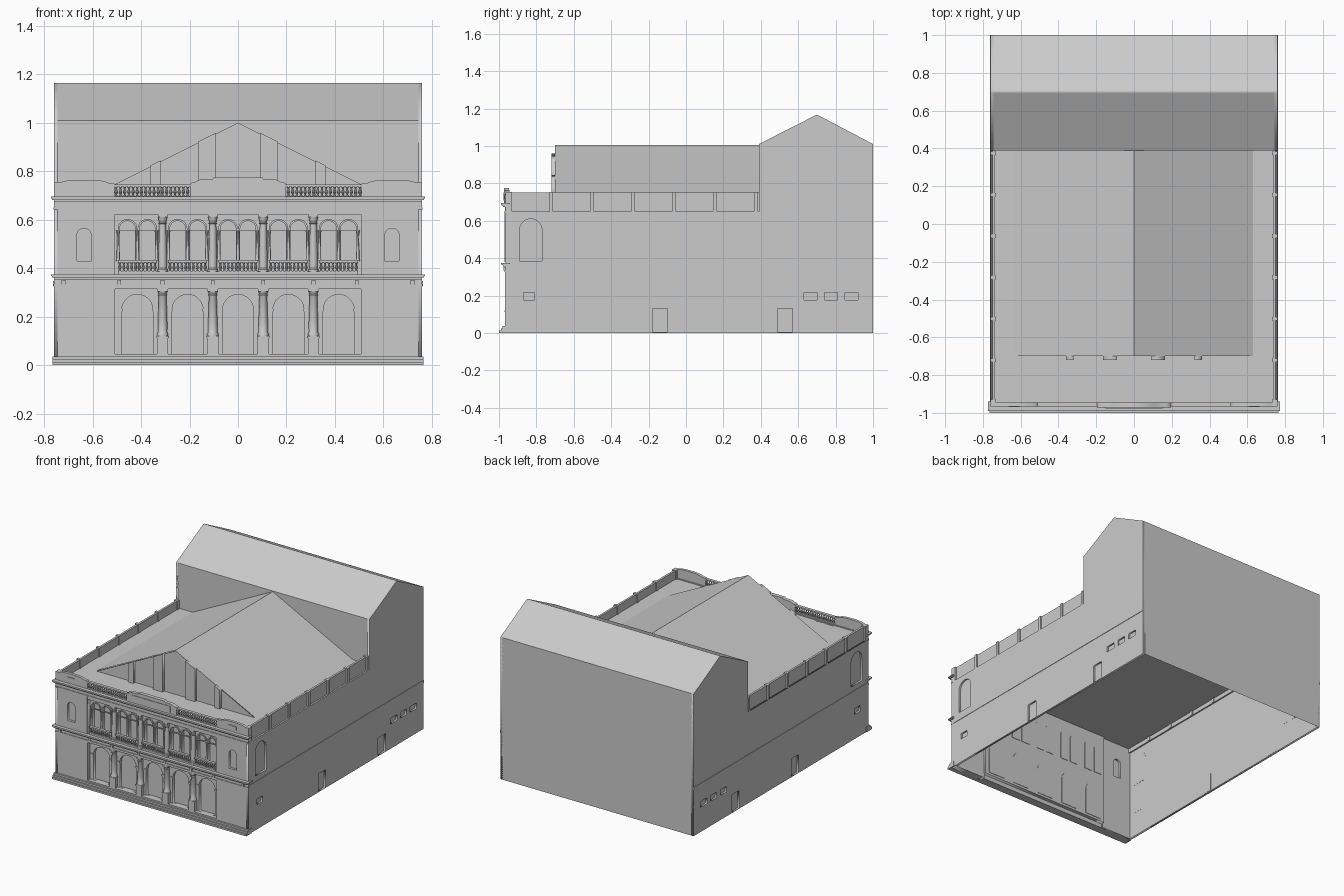
import bpy, bmesh, math
from mathutils import Matrix, Vector

if "Cube" in bpy.data.objects:
    bpy.data.objects.remove(bpy.data.objects["Cube"])

FRONT = Matrix(((1, 0, 0, 0), (0, 0, -1, 0), (0, 1, 0, 0), (0, 0, 0, 1)))   # (u,v) -> (x,z)
SIDE = Matrix(((0, 0, 1, 0), (1, 0, 0, 0), (0, 1, 0, 0), (0, 0, 0, 1)))     # (u,v) -> (y,z)


def link(name, mesh, loc=(0, 0, 0)):
    ob = bpy.data.objects.new(name, mesh)
    ob.location = loc
    bpy.context.collection.objects.link(ob)
    return ob


def from_bm(name, bm):
    bmesh.ops.recalc_face_normals(bm, faces=bm.faces)
    me = bpy.data.meshes.new(name)
    bm.to_mesh(me)
    bm.free()
    return me


def box(name, x0, x1, y0, y1, z0, z1):
    bm = bmesh.new()
    bmesh.ops.create_cube(bm, size=1)
    bmesh.ops.scale(bm, vec=(abs(x1 - x0), abs(y1 - y0), abs(z1 - z0)), verts=bm.verts)
    return link(name, from_bm(name, bm), ((x0 + x1) / 2, (y0 + y1) / 2, (z0 + z1) / 2))


def rect(u0, u1, v0, v1):
    return [(u0, v0), (u1, v0), (u1, v1), (u0, v1)]


def arch(c, r, v0, spring, n=14):
    top = [(c + r * math.cos(math.pi * i / n), spring + r * math.sin(math.pi * i / n)) for i in range(n + 1)]
    return [(c - r, v0), (c + r, v0)] + top


def plate(name, loops, a, b, frame=FRONT):
    """Filled outline with holes, spanning depth a..b along y (front) or x (side)."""
    cu = bpy.data.curves.new(name, 'CURVE')
    cu.dimensions, cu.fill_mode, cu.extrude = '2D', 'BOTH', abs(b - a) / 2
    for loop in loops:
        sp = cu.splines.new('POLY')
        sp.points.add(len(loop) - 1)
        for p, (u, v) in zip(sp.points, loop):
            p.co = (u, v, 0, 1)
        sp.use_cyclic_u = True
    tmp = link(name + "_outline", cu)
    me = bpy.data.meshes.new_from_object(tmp.evaluated_get(bpy.context.evaluated_depsgraph_get()))
    bpy.data.objects.remove(tmp)
    me.transform(frame)
    mid = (a + b) / 2
    return link(name, me, (0, mid, 0) if frame is FRONT else (mid, 0, 0))


def ribbon(name, pts, a, b, along_x):
    """Open profile swept between a and b as a single-sided shell."""
    bm = bmesh.new()
    rows = [[bm.verts.new((t, u, v) if along_x else (u, t, v)) for u, v in pts] for t in (a, b)]
    for i in range(len(pts) - 1):
        bm.faces.new((rows[0][i], rows[0][i + 1], rows[1][i + 1], rows[1][i]))
    return link(name, from_bm(name, bm))


def lathe(name, prof, n):
    bm = bmesh.new()
    vs = [bm.verts.new((r, 0, z)) for r, z in prof]
    es = [bm.edges.new(p) for p in zip(vs, vs[1:])]
    bmesh.ops.spin(bm, geom=vs + es, cent=(0, 0, 0), axis=(0, 0, 1), angle=2 * math.pi, steps=n)
    bmesh.ops.remove_doubles(bm, verts=bm.verts, dist=1e-5)
    me = from_bm(name, bm)
    me.shade_smooth()
    me.set_sharp_from_angle(angle=math.radians(35))
    return me


BAYS = [-0.415, -0.208, 0, 0.208, 0.415]
COLS = [-0.311, -0.104, 0.104, 0.311]
SMALL = [(-0.87, -0.81), (0.63, 0.70), (0.74, 0.81), (0.85, 0.92)]
DOORS = [(-0.18, -0.10), (0.49, 0.57)]

# Side walls with windows, doors, band and panelled parapet
wall = [(-0.967, 0), (1, 0), (1, 1.01), (0.705, 1.165), (0.695, 1.165), (0.39, 1.01), (0.39, 0.65), (-0.967, 0.65)]
holes = [rect(a, b, 0.175, 0.215) for a, b in SMALL] + [rect(a, b, 0.004, 0.13) for a, b in DOORS]
holes.append(arch(-0.83, 0.06, 0.385, 0.55))
for s in (1, -1):
    plate("side_wall", [wall] + holes, s * 0.745, s * 0.76, SIDE)
    for h in holes:
        plate("side_opening_pane", [h], s * 0.744, s * 0.748, SIDE)
    box("side_band", s * 0.755, s * 0.763, -0.96, 1.0, 0.327, 0.347)
    box("side_parapet_panel", s * 0.735, s * 0.75, -0.96, 0.39, 0.65, 0.75)
    for i in range(7):
        y = -0.94 + 0.219 * i
        box("side_parapet_pier", s * 0.73, s * 0.76, y - (0.025 if i == 0 else 0.01), y + 0.01, 0.65, 0.753)

# Stage house shell, flat terrace and gabled hall roof
ribbon("stage_house_shell", [(0.39, 0.68), (0.39, 1.01), (0.695, 1.165), (0.705, 1.165), (1, 1.01), (1, 0)],
       -0.76, 0.76, True)
box("terrace_roof", -0.745, 0.745, -0.945, 0.39, 0.68, 0.69)
ribbon("hall_roof", [(-0.63, 0.69), (0, 1.005), (0.63, 0.69)], -0.70, 0.39, False)
plate("hall_gable", [[(-0.62, 0.69), (0.62, 0.69), (0, 1.0)]], -0.70, -0.69)
for s in (1, -1):
    for a, b in ((0.09, 0.165), (0.32, 0.36)):
        plate("gable_pilaster", [[(s * a, 0.69), (s * b, 0.69), (s * b, 1.004 - b / 2), (s * a, 1.004 - a / 2)]],
              -0.72, -0.70)

# Front steps
for i in range(3):
    box("plinth_step", -0.765, 0.765, -1.0 + 0.01 * i, -0.94, 0.012 * i, 0.012 * (i + 1))
box("loggia_floor", -0.51, 0.51, -0.967, -0.93, 0.036, 0.046)

# Front wings with arched windows and curved parapet
for s in (1, -1):
    win = arch(s * 0.635, 0.03, 0.43, 0.535)
    plate("front_wing", [rect(*sorted((s * 0.507, s * 0.759)), 0, 0.69), win], -0.967, -0.93)
    plate("wing_window_pane", [win], -0.95, -0.945)
    top = [(0.51, 0.69), (0.759, 0.69), (0.759, 0.75), (0.735, 0.752), (0.715, 0.76), (0.67, 0.765),
           (0.60, 0.765), (0.555, 0.76), (0.535, 0.752), (0.51, 0.75)]
    plate("wing_parapet", [[(s * x, z) for x, z in top]], -0.965, -0.945)
    box("wing_parapet_plaque", s * 0.605, s * 0.665, -0.97, -0.96, 0.715, 0.74)
    box("wing_pilaster_strip", s * 0.507, s * 0.525, -0.971, -0.96, 0.38, 0.65)

# Arcaded centre walls
low = [arch(c, 0.064, 0.046, 0.228) for c in BAYS]
up_x = [c + d for c in BAYS for d in (-0.041, 0.041)]
up = [arch(c, 0.032, 0.385, 0.563) for c in up_x]
plate("lower_arcade", [rect(-0.51, 0.51, 0.03, 0.375)] + low, -0.94, -0.915)
plate("upper_arcade", [rect(-0.51, 0.51, 0.375, 0.69)] + up, -0.94, -0.915)
for h in low + up:
    plate("arcade_pane", [h], -0.918, -0.912)
for c in BAYS:
    for s in (1, -1):
        box("lower_impost", c + s * 0.062, c + s * 0.088, -0.946, -0.93, 0.222, 0.234)
for c in up_x:
    plate("upper_archivolt", [arch(c, 0.040, 0.555, 0.563), arch(c, 0.032, 0.553, 0.563)], -0.948, -0.935)

# Columns on both floors
low_col = lathe("lower_column", [(0.023, 0.12), (0.023, 0.13), (0.019, 0.137), (0.0195, 0.17), (0.016, 0.285),
                                 (0.019, 0.29), (0.016, 0.294), (0.021, 0.306)], 20)
up_col = lathe("upper_column", [(0.021, 0.385), (0.021, 0.395), (0.017, 0.40), (0.0175, 0.44), (0.014, 0.582),
                                (0.017, 0.586), (0.014, 0.59), (0.020, 0.612)], 20)
YC = -0.946
for x in COLS:
    box("column_pedestal", x - 0.023, x + 0.023, -0.967, -0.93, 0.046, 0.112)
    box("pedestal_cap", x - 0.026, x + 0.026, -0.970, -0.93, 0.112, 0.12)
    link("lower_column", low_col, (x, YC, 0))
    box("lower_abacus", x - 0.022, x + 0.022, -0.968, -0.93, 0.304, 0.315)
    box("upper_plinth", x - 0.023, x + 0.023, -0.968, -0.93, 0.375, 0.386)
    link("upper_column", up_col, (x, YC, 0))
    box("upper_abacus", x - 0.02, x + 0.02, -0.967, -0.93, 0.611, 0.622)
slim = lathe("slim_column", [(0.009, 0.43), (0.0065, 0.44), (0.0055, 0.54), (0.0085, 0.555)], 10)
for c in BAYS:
    for d in (-0.079, 0, 0.079):
        link("slim_column", slim, (c + d, -0.944, 0))

# Entablatures and cornices
box("lower_frieze", -0.51, 0.51, -0.967, -0.93, 0.315, 0.375)
box("upper_frieze", -0.51, 0.51, -0.967, -0.93, 0.622, 0.69)
box("lower_architrave", -0.762, 0.762, -0.971, -0.95, 0.325, 0.333)
box("upper_architrave", -0.762, 0.762, -0.971, -0.95, 0.643, 0.651)
for z in (0.362, 0.682):
    for dy, z0, z1 in ((0.978, -0.008, 0), (0.986, 0, 0.006), (0.99, 0.006, 0.013)):
        box("cornice", -dy + 0.218, dy - 0.218, -dy, -0.94, z + z0, z + z1)
for x in COLS + [-0.72, -0.49, 0.49, 0.72]:
    box("frieze_block", x - 0.008, x + 0.008, -0.977, -0.95, 0.333, 0.352)

# Balustrades
mid_bal = lathe("balcony_baluster", [(0.006, 0.388), (0.003, 0.394), (0.0065, 0.403), (0.003, 0.416), (0.006, 0.423)], 8)
top_bal = lathe("roof_baluster", [(0.007, 0.697), (0.003, 0.704), (0.0075, 0.714), (0.003, 0.728), (0.007, 0.736)], 8)
for c in BAYS:
    w = 0.08
    box("balcony_base_rail", c - w, c + w, -0.966, -0.95, 0.375, 0.388)
    box("balcony_hand_rail", c - w, c + w, -0.968, -0.948, 0.423, 0.433)
    for i in range(10):
        link("balcony_baluster", mid_bal, (c - 0.072 + 0.016 * i, -0.958, 0))
for s in (1, -1):
    box("roof_base_rail", s * 0.195, s * 0.51, -0.966, -0.946, 0.69, 0.697)
    box("roof_hand_rail", s * 0.195, s * 0.51, -0.967, -0.945, 0.736, 0.746)
    for i in range(18):
        link("roof_baluster", top_bal, (s * (0.208 + 0.0173 * i), -0.956, 0))

# Raised centre parapet with plain panel
half = [(0.195, 0.69), (0.195, 0.752), (0.175, 0.757), (0.16, 0.765), (0.105, 0.767), (0.10, 0.774)]
plate("centre_parapet", [half + [(-x, z) for x, z in reversed(half)]], -0.972, -0.945)
box("centre_parapet_panel", -0.15, 0.15, -0.976, -0.96, 0.708, 0.75)
